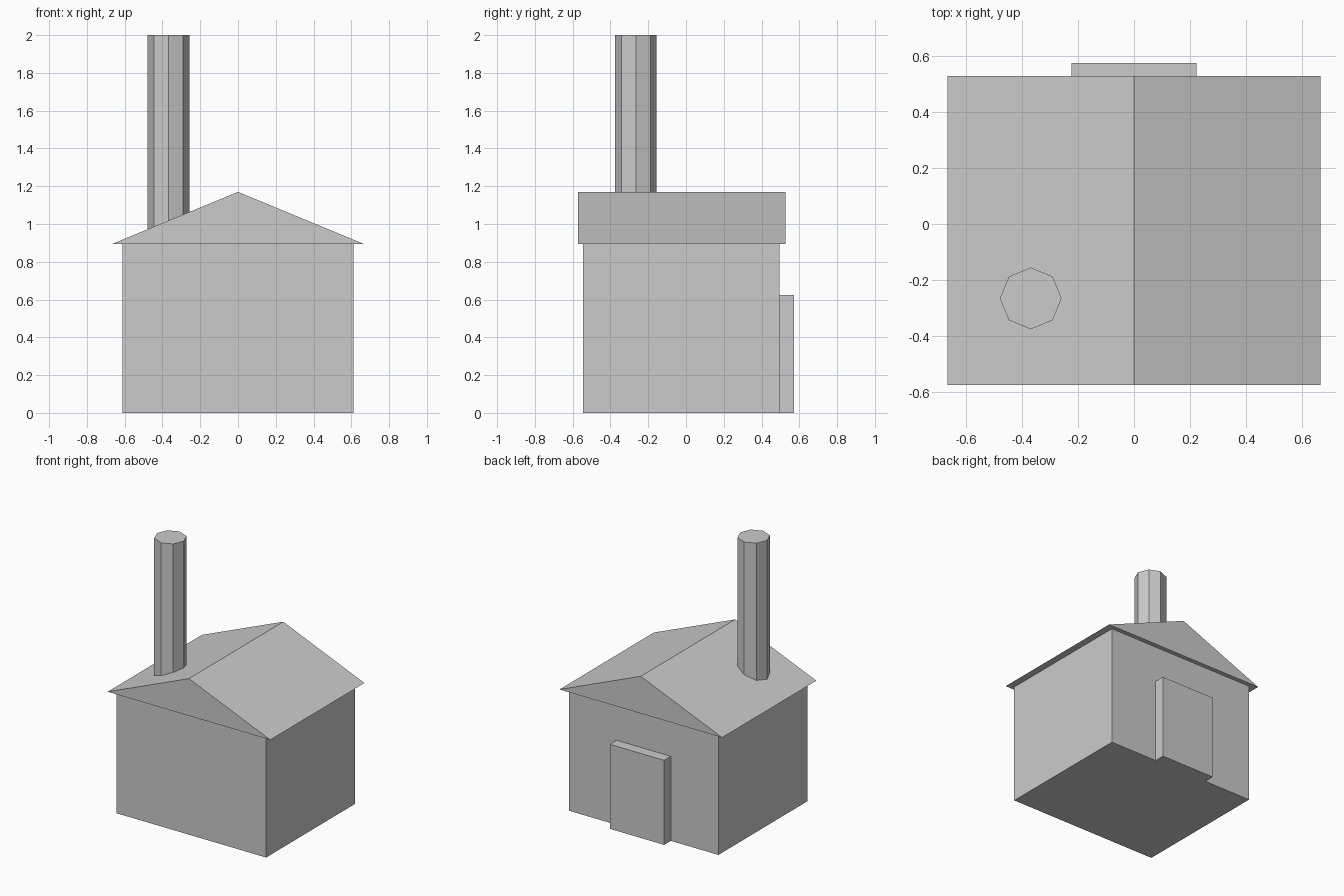
import bpy
import bmesh
import math

if "Cube" in bpy.data.objects:
    bpy.data.objects.remove(bpy.data.objects["Cube"])

grey = bpy.data.materials.new("plain grey")
grey.use_nodes = True
colour = (0.6, 0.6, 0.6, 1)
grey.diffuse_color = colour
grey.node_tree.nodes["Principled BSDF"].inputs["Base Color"].default_value = colour


def prism(name, outline, depth, place):
    """Extrude a closed outline; place maps (u, v, depth) to a position."""
    bm = bmesh.new()
    near, far = ([bm.verts.new(place(u, v, d)) for u, v in outline] for d in depth)
    bm.faces.new(near)
    bm.faces.new(far)
    for i in range(len(outline)):
        j = (i + 1) % len(outline)
        bm.faces.new((near[i], near[j], far[j], far[i]))
    bmesh.ops.recalc_face_normals(bm, faces=bm.faces)
    mesh = bpy.data.meshes.new(name)
    bm.to_mesh(mesh)
    bm.free()
    mesh.materials.append(grey)
    obj = bpy.data.objects.new(name, mesh)
    bpy.context.collection.objects.link(obj)
    return obj


def along_y(u, v, d):
    return (u, d, v)


def along_z(u, v, d):
    return (u, v, d)


def panel(half_width, height):
    return [(-half_width, 0), (half_width, 0), (half_width, height), (-half_width, height)]


EAVES = 0.895

# Walls and the door slab at the back
prism("house_walls", panel(0.612, EAVES), (-0.545, 0.495), along_y)
prism("door", panel(0.222, 0.625), (0.45, 0.573), along_y)

# Solid gabled roof with overhanging eaves
gable = [(-0.665, EAVES), (0.665, EAVES), (0, 1.17)]
prism("roof", gable, (-0.573, 0.528), along_y)

# Eight-sided chimney rising through the roof
ring = [(-0.368 + 0.11 * math.cos(i * math.pi / 4),
         -0.265 + 0.11 * math.sin(i * math.pi / 4)) for i in range(8)]
prism("chimney", ring, (0.9, 2.0), along_z)
